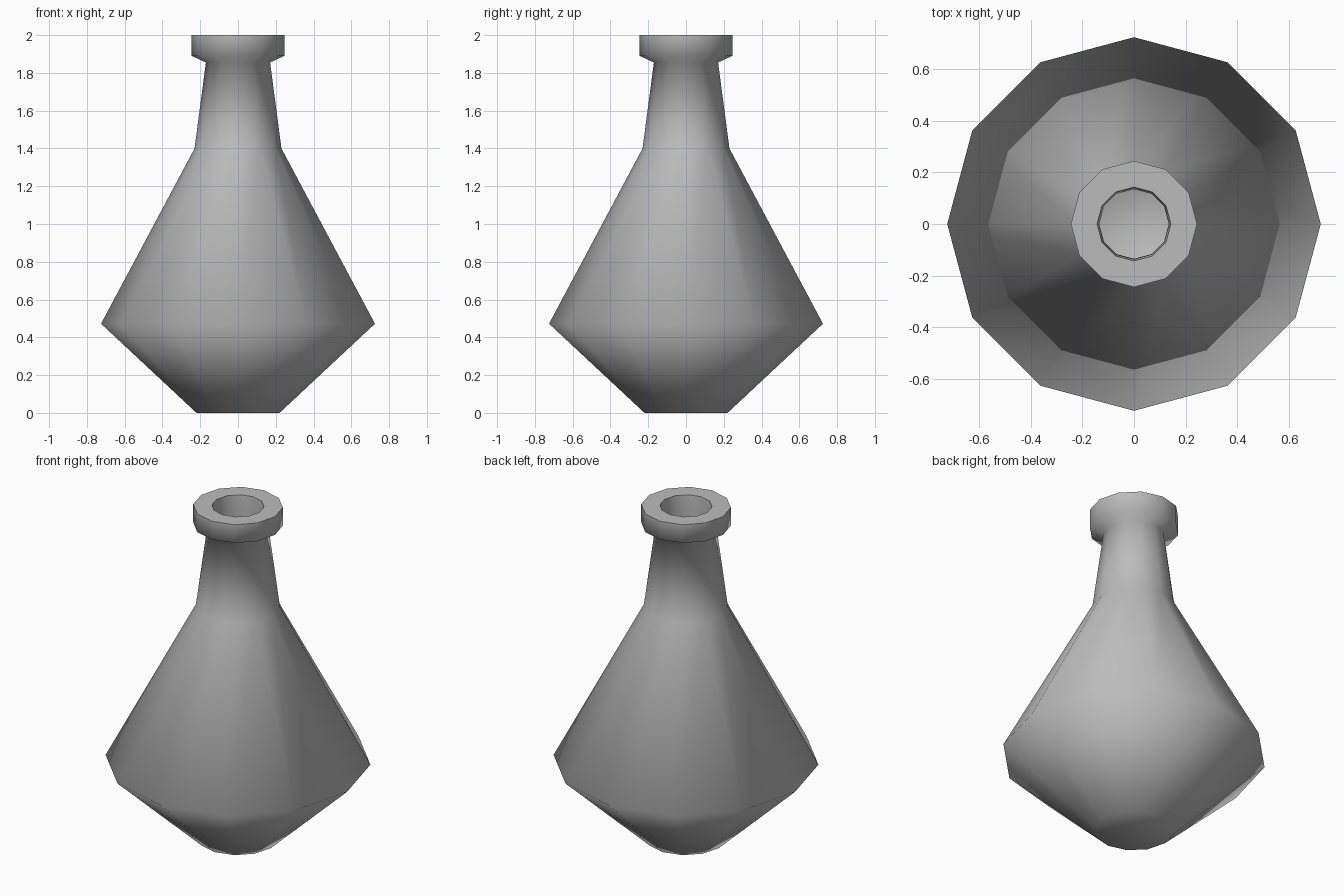
import bpy, bmesh, math

SIDES = 12

cube = bpy.data.objects.get("Cube")
if cube:
    bpy.data.objects.remove(cube, do_unlink=True)

grey = bpy.data.materials.new("plain_grey")
grey.use_nodes = True
colour = (0.5, 0.5, 0.5, 1)
grey.diffuse_color = colour
grey.node_tree.nodes["Principled BSDF"].inputs["Base Color"].default_value = colour

# Wall profile (radius, height): outside from base to lip, then inside down to floor
outside = [(0.22, 0), (0.725, 0.472), (0.23, 1.4), (0.17, 1.855), (0.245, 1.89), (0.245, 2)]
inside = [(0.143, 2), (0.135, 1.86), (0.195, 1.39), (0.665, 0.475), (0.2, 0.04)]

# Lathe the profile around the z axis
bm = bmesh.new()
verts = [bm.verts.new((r, 0, z)) for r, z in outside + inside]
edges = [bm.edges.new(pair) for pair in zip(verts, verts[1:])]
bmesh.ops.spin(bm, geom=verts + edges, cent=(0, 0, 0), axis=(0, 0, 1),
               angle=math.tau, steps=SIDES, use_merge=True)
bmesh.ops.remove_doubles(bm, verts=bm.verts, dist=0.0001)

# Close the base and the inner floor
bmesh.ops.holes_fill(bm, edges=[e for e in bm.edges if e.is_boundary], sides=SIDES)
bmesh.ops.recalc_face_normals(bm, faces=bm.faces)

mesh = bpy.data.meshes.new("flask")
bm.to_mesh(mesh)
bm.free()
mesh.materials.append(grey)
flask = bpy.data.objects.new("flask", mesh)
bpy.context.collection.objects.link(flask)

# Smooth body with only the lip's top edges left crisp
bpy.ops.object.select_all(action="DESELECT")
flask.select_set(True)
bpy.context.view_layer.objects.active = flask
bpy.ops.object.shade_smooth_by_angle(angle=math.radians(80))
